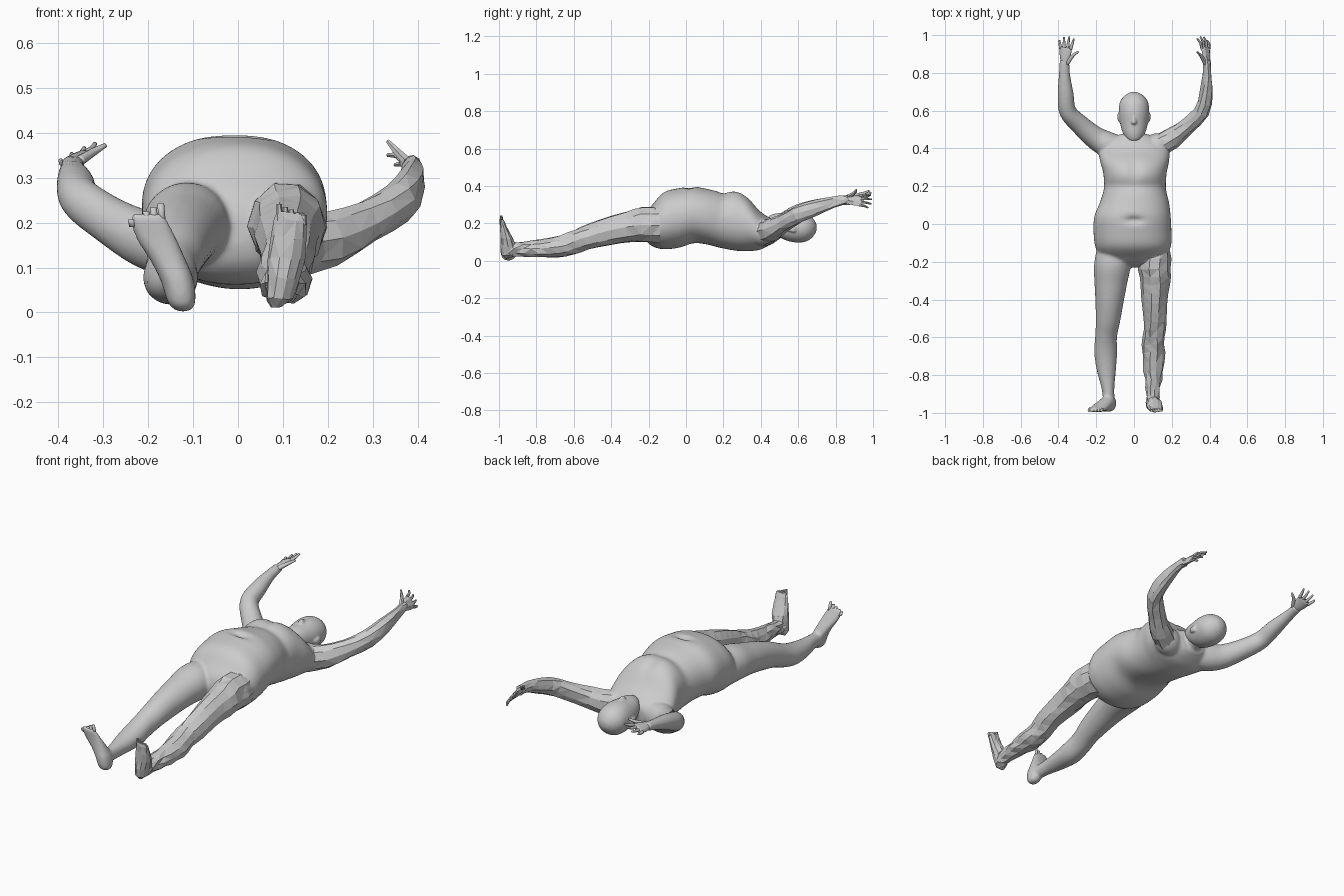
import bpy, math
from mathutils import Vector

skin = bpy.data.materials.new("skin grey")
skin.diffuse_color = (0.6, 0.6, 0.6, 1)


def spline(keys, sub):
    """Smoothly interpolate rows of numbers."""
    out = []
    n = len(keys)
    for i in range(n - 1):
        a, b, c, d = (keys[max(0, min(n - 1, j))] for j in (i - 1, i, i + 1, i + 2))
        for s in range(sub):
            t = s / sub
            out.append([0.5 * (2 * q + (r - p) * t + (2 * p - 5 * q + 4 * r - w) * t * t
                               + (3 * q - p - 3 * r + w) * t ** 3)
                        for p, q, r, w in zip(a, b, c, d)])
    out.append(list(keys[-1]))
    return out


def loft(name, keys, sides=24, sub=5, across=None, power=2.0, axis=None, warp=None):
    """Tube through rows (x, y, z, half width, half depth)."""
    rows = spline(keys, sub)
    pts = [Vector(r[:3]) for r in rows]
    verts, faces = [], []
    for i, r in enumerate(rows):
        tan = axis or (pts[min(i + 1, len(pts) - 1)] - pts[max(i - 1, 0)]).normalized()
        wide = across or Vector((0, 0, 1)).cross(tan).normalized() * -1
        deep = wide.cross(tan).normalized()
        if across:
            wide = tan.cross(deep).normalized()
        for k in range(sides):
            a = 2 * math.pi * k / sides
            c, s = math.cos(a), math.sin(a)
            u = math.copysign(abs(c) ** (2 / power), c) * max(r[3], 0.001)
            v = math.copysign(abs(s) ** (2 / power), s) * max(r[4], 0.001)
            p = pts[i] + wide * u + deep * v
            verts.append(warp(p) if warp else p)
    for i in range(len(rows) - 1):
        for k in range(sides):
            m = (k + 1) % sides
            faces.append((i * sides + k, i * sides + m, (i + 1) * sides + m, (i + 1) * sides + k))
    faces.append(tuple(reversed(range(sides))))
    faces.append(tuple(range((len(rows) - 1) * sides, len(rows) * sides)))
    me = bpy.data.meshes.new(name)
    me.from_pydata(verts, [], faces)
    me.materials.append(skin)
    ob = bpy.data.objects.new(name, me)
    bpy.context.collection.objects.link(ob)
    bpy.context.view_layer.objects.active = ob
    bpy.ops.object.select_all(action='DESELECT')
    ob.select_set(True)
    bpy.ops.object.mode_set(mode='EDIT')
    bpy.ops.mesh.select_all(action='SELECT')
    bpy.ops.mesh.normals_make_consistent(inside=False)
    bpy.ops.object.mode_set(mode='OBJECT')
    return ob


def smooth(ob):
    for p in ob.data.polygons:
        p.use_smooth = True
    return ob


def fuse(name, parts, voxel, rounds):
    """Merge overlapping parts into one soft skin."""
    bpy.ops.object.select_all(action='DESELECT')
    for o in parts:
        o.select_set(True)
    bpy.context.view_layer.objects.active = parts[0]
    bpy.ops.object.join()
    ob = bpy.context.object
    ob.name = name
    m = ob.modifiers.new("skin", 'REMESH')
    m.mode, m.voxel_size, m.use_smooth_shade = 'VOXEL', voxel, True
    m = ob.modifiers.new("soften", 'SMOOTH')
    m.factor, m.iterations = 0.5, rounds
    return ob


def facet(ob, amount=0.004):
    """Uneven flat-faced surface, rippled by a fixed wave."""
    for v in ob.data.vertices:
        x, y, z = v.co * 70
        v.co += Vector((math.sin(y + 2 * z), 0.5 * math.sin(z + 2 * x), math.sin(x + 1.7 * y))) * amount
    ob.modifiers.new("facets", 'TRIANGULATE')
    return ob


X, Y, Z = Vector((1, 0, 0)), Vector((0, 1, 0)), Vector((0, 0, 1))


def dents(p):
    """Navel, belly crease and fold under the chest."""
    if p.z > 0.24:
        g = lambda d, w: math.exp(-(d / w) ** 2)
        p.z -= 0.022 * g(p.x, 0.045) * g(p.y - 0.02, 0.018)
        p.z -= 0.008 * g(p.y - 0.2, 0.025)
        p.z -= 0.012 * g(p.x, 0.03) * g(p.y - 0.29, 0.07)
    return p


# Torso rows: y, centre x, half width, low z, high z
torso_rows = [(-0.23, -0.005, 0.03, 0.15, 0.21), (-0.215, -0.005, 0.10, 0.11, 0.255),
              (-0.18, -0.005, 0.165, 0.078, 0.30), (-0.12, -0.005, 0.20, 0.062, 0.365),
              (-0.04, -0.008, 0.206, 0.07, 0.388), (0.04, -0.008, 0.202, 0.094, 0.397),
              (0.11, 0.002, 0.184, 0.088, 0.385), (0.19, 0.005, 0.164, 0.068, 0.37),
              (0.27, 0.005, 0.168, 0.054, 0.374), (0.33, 0.003, 0.182, 0.052, 0.34),
              (0.39, 0, 0.185, 0.058, 0.272), (0.435, 0, 0.145, 0.078, 0.238),
              (0.475, 0, 0.075, 0.105, 0.222)]
torso = loft("torso", [(c, y, (lo + hi) / 2, w, (hi - lo) / 2) for y, c, w, lo, hi in torso_rows],
             sides=56, sub=7, across=X, axis=Y, power=2.15, warp=dents)
neck = loft("neck", [(0, 0.40, 0.165, 0.075, 0.07), (0, 0.46, 0.17, 0.052, 0.055),
                     (0, 0.56, 0.18, 0.05, 0.055)], across=X, axis=Y)

# Head with nose and ears
head = loft("head", [(0, 0.437, 0.215, 0.012, 0.012), (0, 0.447, 0.212, 0.034, 0.03),
                     (0, 0.48, 0.197, 0.058, 0.056), (0, 0.53, 0.184, 0.073, 0.073),
                     (0, 0.59, 0.18, 0.08, 0.082), (0, 0.64, 0.178, 0.076, 0.075),
                     (0, 0.675, 0.178, 0.055, 0.053), (0, 0.695, 0.178, 0.025, 0.024),
                     (0, 0.699, 0.178, 0.004, 0.004)], across=X, axis=Y, sides=32)
nose = loft("nose", [(0, 0.525, 0.25, 0.006, 0.006), (0, 0.535, 0.258, 0.015, 0.016),
                     (0, 0.56, 0.256, 0.009, 0.012), (0, 0.59, 0.25, 0.006, 0.006)],
            across=X, axis=Y, sides=12)
ears = [loft("ear", [(s * 0.07, 0.535, 0.175, 0.005, 0.008), (s * 0.079, 0.55, 0.172, 0.007, 0.014),
                     (s * 0.082, 0.575, 0.17, 0.007, 0.018), (s * 0.078, 0.59, 0.168, 0.004, 0.01)],
             across=X, axis=Y, sides=12) for s in (-1, 1)]

# Smooth leg, foot and arm on one side
leg = loft("leg", [(-0.11, -0.12, 0.19, 0.085, 0.095), (-0.115, -0.22, 0.195, 0.097, 0.094),
                   (-0.123, -0.32, 0.18, 0.086, 0.083), (-0.13, -0.42, 0.158, 0.074, 0.077),
                   (-0.138, -0.52, 0.13, 0.064, 0.069), (-0.148, -0.6, 0.098, 0.058, 0.064),
                   (-0.15, -0.68, 0.075, 0.061, 0.057), (-0.146, -0.78, 0.065, 0.05, 0.045),
                   (-0.138, -0.87, 0.062, 0.034, 0.038), (-0.132, -0.95, 0.06, 0.03, 0.036)],
           across=X, axis=Y)
foot = loft("foot", [(-0.122, -0.95, 0.002, 0.012, 0.014), (-0.125, -0.95, 0.02, 0.03, 0.036),
                     (-0.135, -0.95, 0.07, 0.037, 0.044), (-0.155, -0.958, 0.115, 0.04, 0.034),
                     (-0.182, -0.972, 0.165, 0.045, 0.021), (-0.198, -0.984, 0.205, 0.042, 0.013),
                     (-0.203, -0.987, 0.22, 0.034, 0.01)], across=X, axis=Z, power=2.3)
arm = loft("arm", [(-0.09, 0.40, 0.15, 0.07, 0.075), (-0.15, 0.425, 0.153, 0.068, 0.074),
                   (-0.21, 0.46, 0.165, 0.06, 0.064), (-0.285, 0.525, 0.205, 0.052, 0.053),
                   (-0.35, 0.595, 0.252, 0.046, 0.048), (-0.362, 0.69, 0.288, 0.042, 0.04),
                   (-0.368, 0.79, 0.315, 0.03, 0.028), (-0.368, 0.87, 0.332, 0.026, 0.02)], sides=28)
# Shoulder and hip stumps that carry the faceted limbs
shoulder = loft("shoulder", [(0.08, 0.395, 0.15, 0.07, 0.075), (0.14, 0.42, 0.153, 0.066, 0.072),
                             (0.19, 0.445, 0.16, 0.04, 0.045)])
hip = loft("hip", [(0.10, -0.10, 0.19, 0.08, 0.09), (0.108, -0.2, 0.195, 0.085, 0.088),
                   (0.108, -0.26, 0.19, 0.06, 0.06)], across=X, axis=Y)
for i in range(5):
    smooth(loft("toe", [(-0.168 - 0.0165 * i, -0.98, 0.19, 0.008, 0.009),
                        (-0.172 - 0.0165 * i, -0.988, 0.243 - 0.009 * i, 0.0075, 0.007)],
                across=X, axis=Z, sides=10, sub=2))
fuse("body", [torso, neck, leg, foot, arm, shoulder, hip], 0.0075, 6)
fuse("head", [head, nose] + ears, 0.005, 3)

# Faceted leg, foot and arm on the other side
facet(loft("faceted_leg", [(0.105, -0.14, 0.19, 0.088, 0.098), (0.11, -0.24, 0.195, 0.086, 0.094),
                           (0.112, -0.32, 0.18, 0.078, 0.083), (0.112, -0.42, 0.158, 0.067, 0.077),
                           (0.11, -0.52, 0.13, 0.06, 0.07), (0.104, -0.6, 0.1, 0.058, 0.066),
                           (0.103, -0.68, 0.077, 0.06, 0.058), (0.104, -0.78, 0.067, 0.052, 0.047),
                           (0.1, -0.87, 0.064, 0.037, 0.04), (0.098, -0.95, 0.062, 0.033, 0.038)],
           sides=10, sub=2, across=X, axis=Y))
facet(loft("faceted_foot", [(0.09, -0.95, 0.014, 0.014, 0.014), (0.092, -0.95, 0.03, 0.03, 0.036),
                            (0.1, -0.95, 0.075, 0.036, 0.044), (0.108, -0.958, 0.12, 0.042, 0.034),
                            (0.115, -0.972, 0.165, 0.04, 0.022), (0.118, -0.983, 0.205, 0.036, 0.014),
                            (0.118, -0.986, 0.222, 0.03, 0.01)], sides=10, sub=1, across=X, axis=Z), 0.003)
for i in range(5):
    loft("faceted_toe", [(0.092 + 0.0135 * i, -0.981, 0.195, 0.008, 0.01),
                         (0.092 + 0.0135 * i, -0.988, 0.241 - 0.006 * i, 0.006, 0.006)],
         sides=6, sub=1, across=X, axis=Z)
facet(loft("faceted_arm", [(0.12, 0.41, 0.15, 0.062, 0.07), (0.2, 0.455, 0.162, 0.056, 0.062),
                           (0.285, 0.52, 0.203, 0.046, 0.05), (0.36, 0.595, 0.248, 0.041, 0.046),
                           (0.383, 0.69, 0.283, 0.035, 0.04), (0.388, 0.79, 0.312, 0.024, 0.029),
                           (0.387, 0.87, 0.328, 0.018, 0.027)], sides=9, sub=2))


def hand(label, wrist, palm, span, bend, sides, sub, finish):
    """Palm, four spread fingers and a thumb; span runs from little finger to thumb side."""
    w, p, s = Vector(wrist), Vector(palm), Vector(span).normalized()
    mid = (w + p) / 2
    finish(loft(label + "palm", [(*w, 0.02, 0.017), (*mid, 0.032, 0.015), (*p, 0.036, 0.011)],
                sides=sides, sub=sub, across=s))
    for i, length in enumerate((0.047, 0.063, 0.066, 0.058)):
        off = (i - 1.5) / 1.5
        a = p + s * off * 0.029 - (p - w).normalized() * 0.008
        d = ((p - w).normalized() + s * off * 0.26).normalized()
        b = a + d * length * 0.55
        c = a + d * length + Vector(bend) * 0.012
        finish(loft(label + "finger", [(*a, 0.009, 0.009), (*b, 0.007, 0.007), (*c, 0.0045, 0.0045)],
                    sides=sides, sub=sub, across=s))
    a, b, c = w + s * 0.014, mid + s * 0.046, mid + s * 0.075 + (p - w) * 0.22
    finish(loft(label + "thumb", [(*a, 0.013, 0.012), (*b, 0.009, 0.009), (*c, 0.005, 0.005)],
                sides=sides, sub=sub, across=Z.cross(s).normalized()))


hand("", (-0.368, 0.85, 0.33), (-0.361, 0.935, 0.345), (0.9, 0, 0.42), (0, 0, 0.4), 12, 4, smooth)
hand("faceted_", (0.387, 0.85, 0.323), (0.378, 0.935, 0.322), (-0.62, 0, 0.78), (-1, 0, -0.4), 6, 1,
     lambda o: o)
